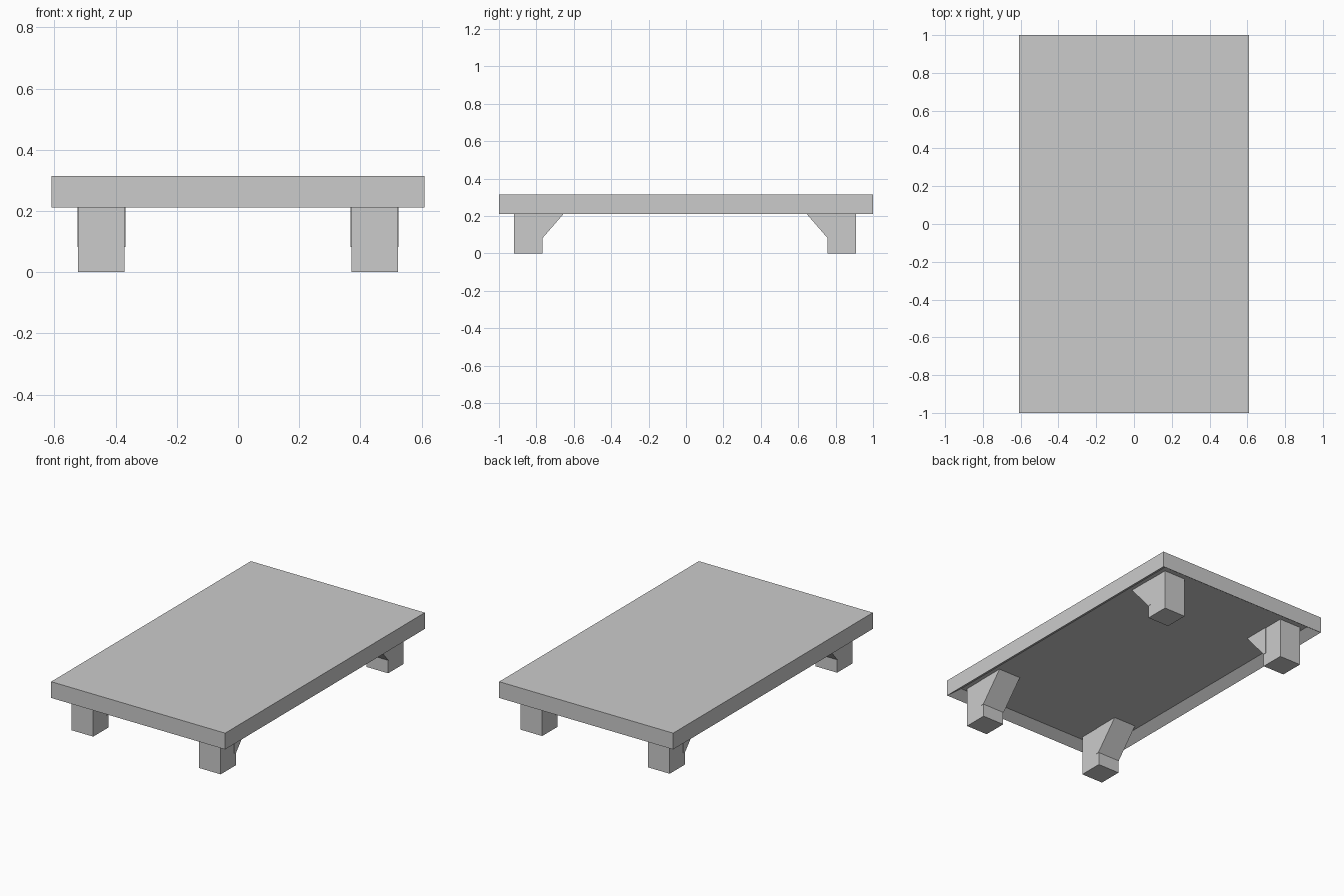
import bpy, bmesh

if "Cube" in bpy.data.objects:
    bpy.data.objects.remove(bpy.data.objects["Cube"])

HX, HY = 0.61, 1.0          # half size of the top
Z0, Z1 = 0.212, 0.315       # underside rim and top surface
ZR = 0.255                  # recessed underside


def finish(bm, name):
    bmesh.ops.recalc_face_normals(bm, faces=bm.faces)
    mesh = bpy.data.meshes.new(name)
    bm.to_mesh(mesh)
    bm.free()
    obj = bpy.data.objects.new(name, mesh)
    bpy.context.collection.objects.link(obj)
    return obj


def box(bm, x0, x1, y0, y1, z0, z1):
    vs = bmesh.ops.create_cube(bm, size=1)["verts"]
    for v in vs:
        v.co.x = x1 if v.co.x > 0 else x0
        v.co.y = y1 if v.co.y > 0 else y0
        v.co.z = z1 if v.co.z > 0 else z0


def prism(bm, profile, x0, x1):
    """Extrude a (y, z) profile along x."""
    face = bm.faces.new([bm.verts.new((x0, y, z)) for y, z in profile])
    out = bmesh.ops.extrude_face_region(bm, geom=[face])["geom"]
    for v in out:
        if isinstance(v, bmesh.types.BMVert):
            v.co.x = x1


# Table top: slab with a shallow recess inset into its underside
bm = bmesh.new()
box(bm, -HX, HX, -HY, HY, Z0, Z1)
bm.normal_update()
bottom = [f for f in bm.faces if f.normal.z < -0.9]
bmesh.ops.inset_region(bm, faces=bottom, thickness=0.083)
for v in bottom[0].verts:
    v.co.z = ZR
finish(bm, "table_top")

# Four square legs, each with a sloped brace pointing along the length
for sx, side in ((-1, "left"), (1, "right")):
    for sy, end in ((-1, "front"), (1, "back")):
        yo, yi = (-0.92, -0.767) if sy < 0 else (0.91, 0.757)
        bm = bmesh.new()
        xs = sorted((sx * 0.371, sx * 0.523))
        box(bm, *xs, min(yo, yi), max(yo, yi), 0, ZR)
        finish(bm, f"{end}_{side}_leg")

        bm = bmesh.new()
        tip = yi - sy * 0.15
        prism(bm, [(yi + sy * 0.02, 0.082), (yi, 0.082), (tip, ZR),
                   (yi + sy * 0.02, ZR)], sx * 0.368, sx * 0.525)
        finish(bm, f"{end}_{side}_brace")
